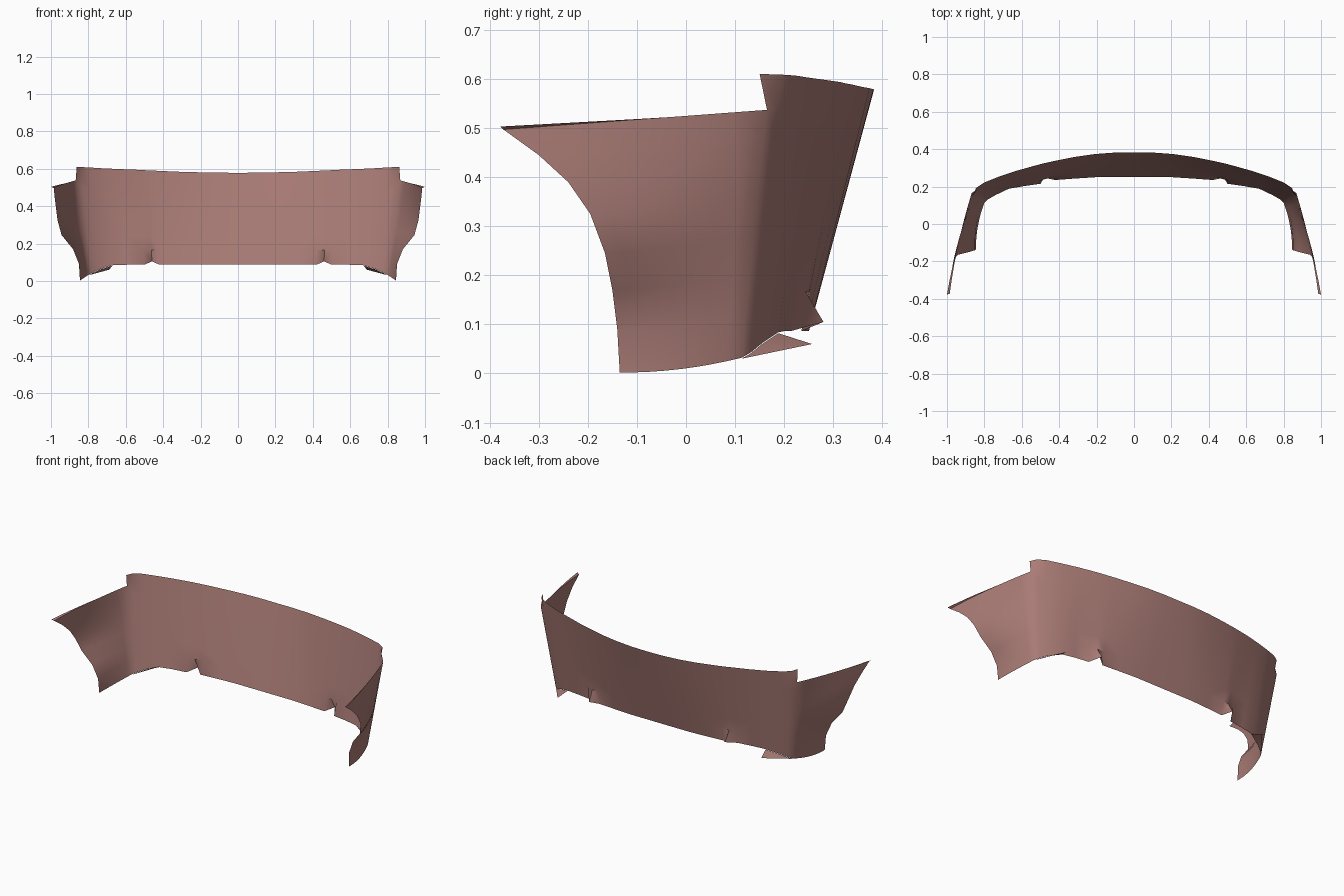
import bpy, bmesh, math
from mathutils import Vector

if "Cube" in bpy.data.objects:
    bpy.data.objects.remove(bpy.data.objects["Cube"], do_unlink=True)

# One dusty rose paint
paint = bpy.data.materials.new("dusty_rose")
paint.use_nodes = True
COLOR = (0.40, 0.20, 0.18, 1)
paint.diffuse_color = COLOR
paint.node_tree.nodes["Principled BSDF"].inputs["Base Color"].default_value = COLOR

# Front edge of the side wing, bottom to top
wing_edge = [(.845, -.135, .002), (.85, -.14, .09), (.882, -.15, .17), (.943, -.165, .245),
             (.965, -.195, .325), (.973, -.24, .39), (.98, -.30, .445), (.985, -.372, .497)]
wing_edge = [Vector(p) for p in wing_edge]
heights = [p.z / wing_edge[-1].z for p in wing_edge]

# Rear columns: bottom point, top point, from the centre to the corner
columns = [
    ((0, .25, .085), (0, .383, .578)),
    ((.10, .25, .085), (.10, .382, .579)),
    ((.20, .25, .085), (.21, .374, .581)),
    ((.31, .243, .085), (.32, .358, .584)),
    ((.42, .235, .085), (.43, .336, .589)),
    ((.46, .228, .085), (.48, .325, .591)),
    ((.50, .215, .085), (.53, .312, .594)),
    ((.59, .202, .085), (.63, .284, .598)),
    ((.67, .188, .082), (.72, .254, .602)),
    ((.74, .155, .060), (.80, .222, .607)),
    ((.78, .132, .041), (.845, .192, .609)),
]
NOTCH = 5


def add_grid(bm, grid):
    """Skin a list of point columns with quads."""
    cols = [[bm.verts.new(p) for p in col] for col in grid]
    for a, b in zip(cols, cols[1:]):
        for i in range(len(a) - 1):
            bm.faces.new((a[i], a[i + 1], b[i + 1], b[i]))


bm = bmesh.new()

# Rear panel
rear = []
for low, high in columns:
    low, high = Vector(low), Vector(high)
    rear.append([low.lerp(high, .89 * t) for t in heights] + [high])
rear[NOTCH][0] = Vector((.46, .28, .105))

# Corner column, with the small raised step at its top
corner_low, corner_high = Vector((.80, .113, .03)), Vector((.868, .165, .537))
corner = [corner_low.lerp(corner_high, t) for t in heights]
rear.append(corner + [Vector((.862, .15, .61))])
add_grid(bm, rear)

# Side wing with a flared upper lip towards its tip
wing = []
STEPS = 8
for k in range(STEPS + 1):
    s = k / STEPS
    bow = 4 * s * (1 - s)
    col = []
    for back, edge, t in zip(corner, wing_edge, heights):
        col.append(back.lerp(edge, s) + Vector((.012, 0, -.008 * (1 - t))) * bow)
    flare = max(0, (s - .4) / .6)
    col.append(col[-1] + Vector((.015, -.006, .006)) * flare)
    wing.append(col)
add_grid(bm, wing)

# Lower corner flap
flap = [bm.verts.new(p) for p in ((.67, .188, .082), (.74, .155, .06), (.78, .132, .041),
                                  (.80, .113, .03), (.69, .257, .06))]
for a, b in zip(flap[:3], flap[1:4]):
    bm.faces.new((a, b, flap[4]))

bmesh.ops.remove_doubles(bm, verts=bm.verts, dist=.0005)
bmesh.ops.recalc_face_normals(bm, faces=bm.faces)

mesh = bpy.data.meshes.new("bumper_shell")
bm.to_mesh(mesh)
bm.free()
mesh.materials.append(paint)
shell = bpy.data.objects.new("bumper_shell", mesh)
bpy.context.collection.objects.link(shell)

# Mirror to the other half
mirror = shell.modifiers.new("mirror", "MIRROR")
mirror.merge_threshold = .001

bpy.context.view_layer.objects.active = shell
shell.select_set(True)
bpy.ops.object.shade_smooth_by_angle(angle=math.radians(40))
